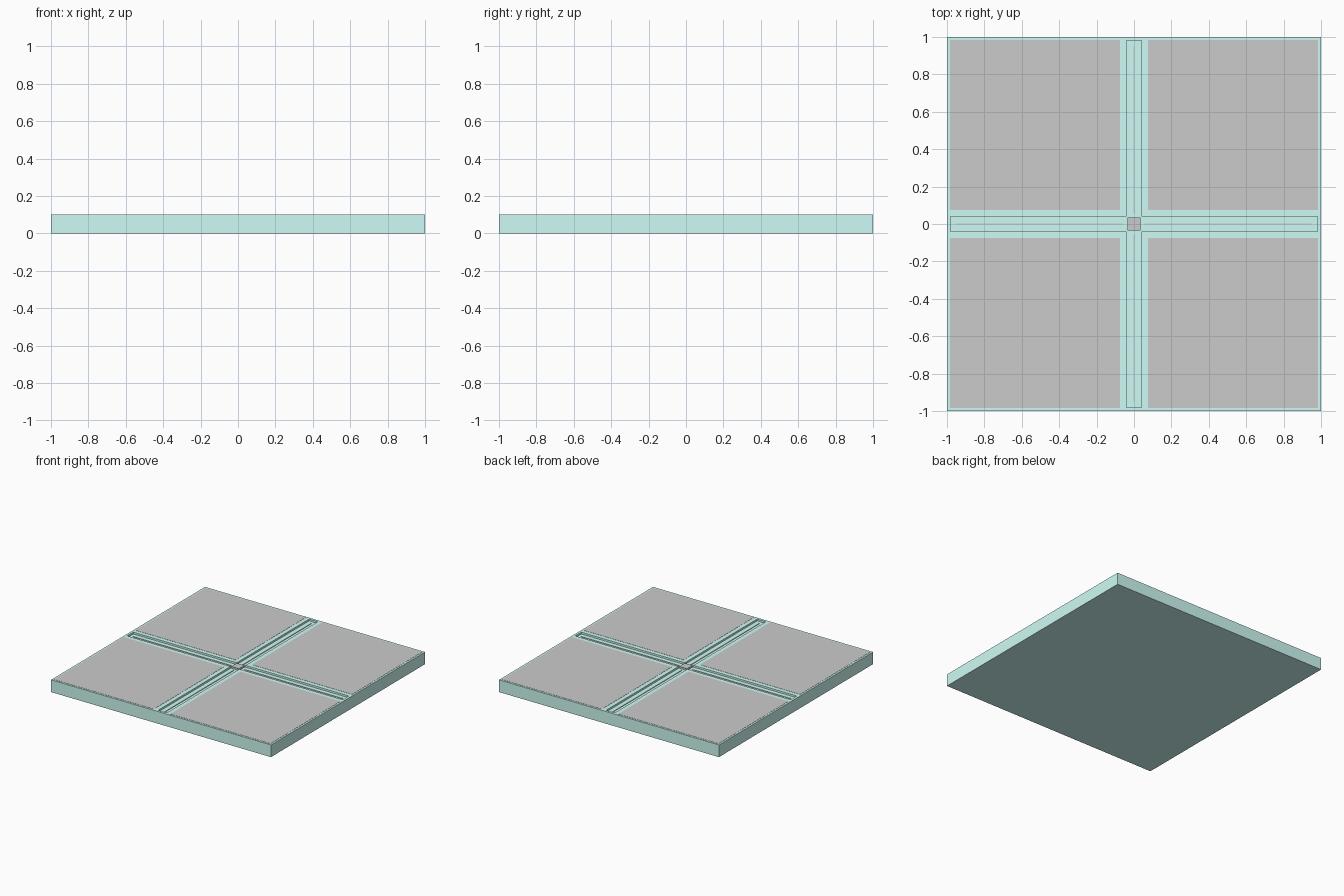
import bpy

if "Cube" in bpy.data.objects:
    bpy.data.objects.remove(bpy.data.objects["Cube"])

teal = bpy.data.materials.new("teal")
teal.diffuse_color = (0.62, 0.97, 0.91, 1)
teal.use_nodes = True
teal.node_tree.nodes["Principled BSDF"].inputs["Base Color"].default_value = teal.diffuse_color


def box(name, x0, x1, y0, y1, z0, z1, mat=None):
    bpy.ops.mesh.primitive_cube_add(
        size=1, location=((x0 + x1) / 2, (y0 + y1) / 2, (z0 + z1) / 2))
    ob = bpy.context.object
    ob.name = name
    ob.scale = (x1 - x0, y1 - y0, z1 - z0)
    bpy.ops.object.transform_apply(location=False, rotation=False, scale=True)
    if mat:
        ob.data.materials.append(mat)
    return ob


TOP = 0.1       # slab height
FLOOR = 0.085   # bottom of the channels
W, L = 0.04, 0.98

# Slab with two crossing channels cut in the top
slab = box("floor_slab", -1, 1, -1, 1, 0, TOP, teal)
for name, hx, hy in (("channel_cutter_x", L, W), ("channel_cutter_y", W, L)):
    cutter = box(name, -hx, hx, -hy, hy, FLOOR, TOP + 0.1, teal)
    mod = slab.modifiers.new(name, 'BOOLEAN')
    mod.operation = 'DIFFERENCE'
    mod.solver = 'EXACT'
    mod.object = cutter
    bpy.context.view_layer.objects.active = slab
    bpy.ops.object.modifier_apply(modifier=name)
    bpy.data.objects.remove(cutter)

# Four grey panels, inlaid almost flush with the slab top
for sx in (-1, 1):
    for sy in (-1, 1):
        xs = sorted((sx * 0.075, sx * 0.985))
        ys = sorted((sy * 0.075, sy * 0.985))
        box("panel", *xs, *ys, TOP - 0.004, TOP + 0.0015)

# Thin strips along the channel centres
for s in (-1, 1):
    a, b = sorted((s * 0.06, s * 0.95))
    box("strip_x", a, b, -0.004, 0.004, FLOOR - 0.003, FLOOR + 0.004)
    box("strip_y", -0.004, 0.004, a, b, FLOOR - 0.003, FLOOR + 0.004)

# Centre stud
box("centre_stud", -0.035, 0.035, -0.035, 0.035, FLOOR - 0.003, TOP)
